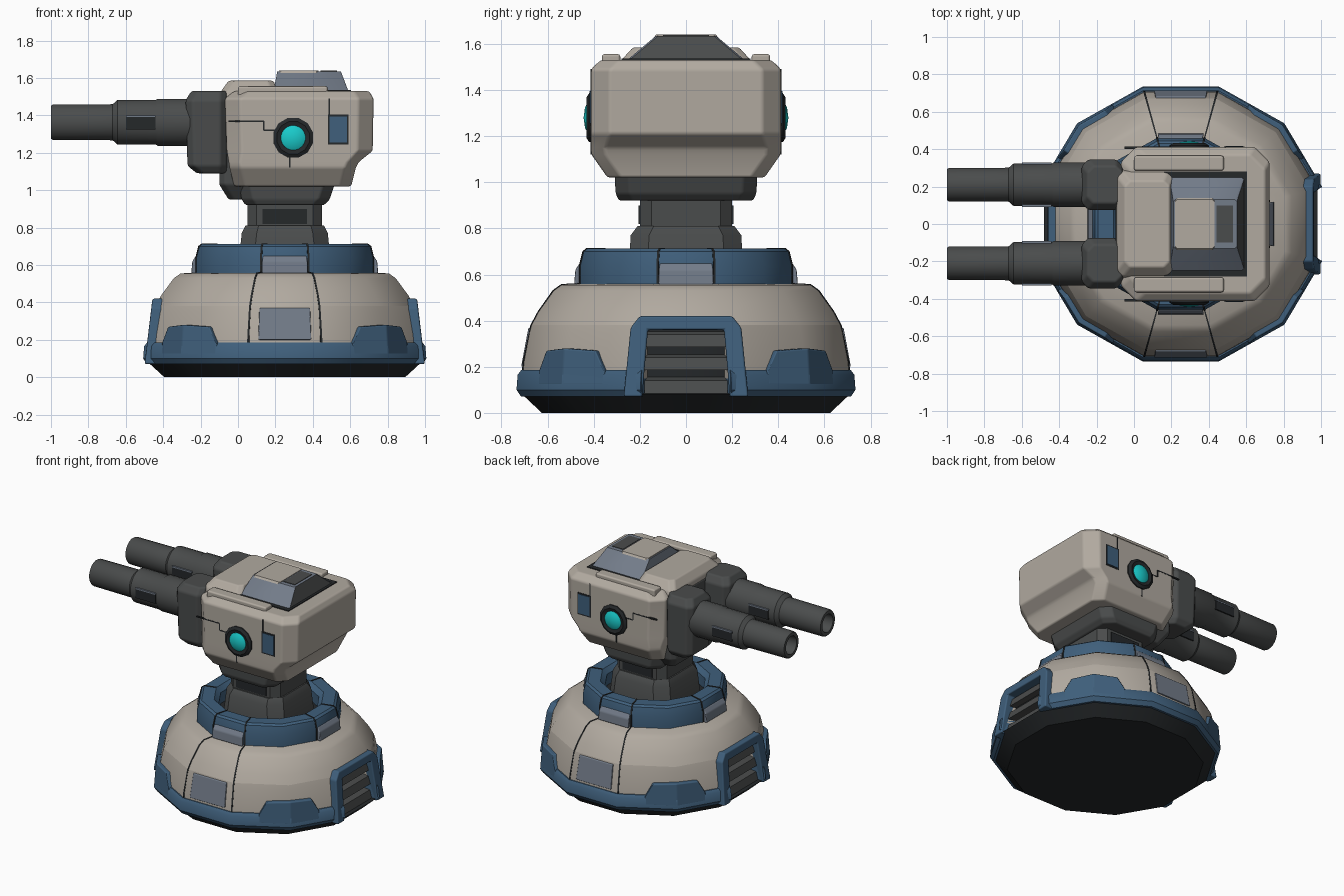
import bpy, bmesh, math
from mathutils import Vector

if "Cube" in bpy.data.objects:
    bpy.data.objects.remove(bpy.data.objects["Cube"])

CX = 0.25  # the base and neck turn about x = 0.25


def material(name, rgb):
    m = bpy.data.materials.new(name)
    m.diffuse_color = (*rgb, 1)
    m.use_nodes = True
    m.node_tree.nodes["Principled BSDF"].inputs["Base Color"].default_value = m.diffuse_color
    return m


BEIGE = material("beige_armour", (0.44, 0.40, 0.35))
BLUE = material("blue_trim", (0.05, 0.115, 0.2))
SLATE = material("slate_panel", (0.17, 0.2, 0.25))
GREY = material("dark_grey_metal", (0.068, 0.072, 0.072))
BLACK = material("near_black", (0.018, 0.021, 0.023))
CYAN = material("cyan_lens", (0.01, 0.6, 0.6))


def loft(name, sections, mat, wrap=False, bevel=0, smooth=35):
    """Skin equal-length closed loops; cap the ends unless they wrap round."""
    bm = bmesh.new()
    rings = [[bm.verts.new(p) for p in s] for s in sections]
    n = len(rings[0])
    pairs = list(zip(rings, rings[1:])) + ([(rings[-1], rings[0])] if wrap else [])
    for a, b in pairs:
        for i in range(n):
            j = (i + 1) % n
            bm.faces.new((a[i], a[j], b[j], b[i]))
    if not wrap:
        bm.faces.new(rings[0])
        bm.faces.new(rings[-1])
    bmesh.ops.remove_doubles(bm, verts=bm.verts, dist=1e-5)
    bmesh.ops.recalc_face_normals(bm, faces=bm.faces)
    me = bpy.data.meshes.new(name)
    bm.to_mesh(me)
    bm.free()
    me.materials.append(mat)
    for p in me.polygons:
        p.use_smooth = True
    me.set_sharp_from_angle(angle=math.radians(smooth))
    ob = bpy.data.objects.new(name, me)
    bpy.context.collection.objects.link(ob)
    if bevel:
        mod = ob.modifiers.new("bevel", 'BEVEL')
        mod.width, mod.segments = bevel, 2
        mod.limit_method, mod.angle_limit = 'ANGLE', math.radians(20)
        mod.harden_normals = True
    return ob


def octo(z, x0, x1, hy, c=0.06, yc=0):
    """Rectangle with cut corners at height z."""
    return [(x0 + c, yc - hy, z), (x1 - c, yc - hy, z), (x1, yc - hy + c, z), (x1, yc + hy - c, z),
            (x1 - c, yc + hy, z), (x0 + c, yc + hy, z), (x0, yc + hy - c, z), (x0, yc - hy + c, z)]


def box(name, x, y, z, mat, bevel=0):
    s = [[(x[0], y[0], h), (x[1], y[0], h), (x[1], y[1], h), (x[0], y[1], h)] for h in z]
    return loft(name, s, mat, bevel=bevel)


def gon(deg, r, z):
    """Point on a twelve-sided ring whose flats face the axes."""
    r /= math.cos(math.radians((deg + 15) % 30 - 15))
    a = math.radians(deg)
    return (CX + 1.03 * r * math.cos(a), r * math.sin(a), z)


def arc(name, prof, mat, a0=None, a1=None, bevel=0):
    """Sweep a closed (radius, z) profile round the base, fully or between two angles."""
    if a0 is None:
        angles = range(15, 375, 30)
    else:
        angles = [a0] + [a for a in range(-345, 720, 30) if a0 < a < a1] + [a1]
    return loft(name, [[gon(a, r, z) for r, z in prof] for a in angles], mat, a0 is None, bevel)


def lathe(name, pts, place, mat, n=20, smooth=35):
    """Turn closed (along, radius) points; place(along, u, v) puts them in space."""
    s = []
    for k in range(n):
        t = math.tau * (k + 0.5) / n
        s.append([place(a, r * math.cos(t), r * math.sin(t)) for a, r in pts])
    return loft(name, s, mat, True, smooth=smooth)


# ---- base ----
arc("base_foot", [(0, 0), (0.625, 0), (0.71, 0.08), (0.6, 0.1), (0, 0.1)], BLACK)
arc("base_core", [(0, 0.08), (0.62, 0.08), (0.62, 0.4), (0, 0.4)], BLACK)
arc("upper_shell", [(0.55, 0.38), (0.672, 0.38), (0.64, 0.44), (0.575, 0.53), (0.54, 0.555),
                    (0.3, 0.565), (0.3, 0.5)], BEIGE)
for side, (a0, a1) in {"front": (195, 345), "back": (15, 165)}.items():
    arc(side + "_lower_shell", [(0.58, 0.15), (0.71, 0.15), (0.705, 0.22), (0.68, 0.35),
                                (0.672, 0.38), (0.58, 0.38)], BEIGE, a0, a1)
    arc(side + "_skirt", [(0.6, 0.07), (0.715, 0.07), (0.735, 0.1), (0.73, 0.165),
                          (0.715, 0.185), (0.6, 0.185)], BLUE, a0, a1)
    mid = (a0 + a1) // 2
    # panel on the flat facet, and the ring tab above it
    arc(side + "_panel", [(0.66, 0.2), (0.715, 0.2), (0.683, 0.37), (0.64, 0.37)], SLATE,
        mid - 11, mid + 11, 0.006)
    # panel seams
    for d in (-15, 15):
        arc(side + "_shell_seam", [(0.6, 0.17), (0.713, 0.17), (0.708, 0.22), (0.675, 0.38), (0.643, 0.44),
                                   (0.578, 0.532), (0.54, 0.559), (0.45, 0.563), (0.45, 0.5)], BLACK,
            mid + d - 0.4, mid + d + 0.4)

# raised corner plates of the skirt
for c in (45, 135, 225, 315):
    s = []
    for d, top in ((-16, 0.18), (-12, 0.27), (0, 0.28), (12, 0.27), (16, 0.18)):
        s.append([gon(c + d, r, z) for r, z in
                  ((0.64, 0.12), (0.734, 0.12), (0.73, 0.17), (0.735 - 0.1 * (top - 0.15), top), (0.64, top))])
    loft("skirt_corner_plate", s, BLUE, bevel=0.008)

# ---- vents at both x ends ----
ARCH = [(-0.27, 0.07), (-0.24, 0.37), (-0.2, 0.42), (0.2, 0.42), (0.24, 0.37), (0.27, 0.07),
        (0.19, 0.07), (0.165, 0.36), (-0.165, 0.36), (-0.19, 0.07)]
for s, side in ((1, "right"), (-1, "left")):
    loft(side + "_vent_frame",
         [[(CX + s * 0.6, y, z) for y, z in ARCH],
          [(CX + s * (0.758 - 0.12 * z), y, z) for y, z in ARCH]], BLUE, bevel=0.01)
    for z in (0.085, 0.185, 0.285):
        sec = [(0.62, z), (0.715 - 0.1 * z, z), (0.70 - 0.1 * z, z + 0.055), (0.62, z + 0.075)]
        loft(side + "_vent_slat", [[(CX + s * x, y, h) for x, h in sec] for y in (-0.18, 0.18)], GREY)

# ---- turning ring ----
arc("turning_ring", [(0.46, 0.55), (0.46, 0.64), (0.445, 0.7), (0.43, 0.712), (0.35, 0.712),
                     (0.32, 0.68), (0.32, 0.55)], BLUE)
arc("ring_well", [(0, 0.55), (0.33, 0.55), (0.33, 0.6), (0, 0.6)], BLACK)
for a in (0, 90, 180, 270):
    arc("ring_tab", [(0.44, 0.555), (0.485, 0.555), (0.48, 0.62), (0.46, 0.65), (0.44, 0.65)],
        SLATE, a - 14, a + 14, 0.008)
    for d in (-15, 15):
        arc("ring_seam", [(0.4, 0.56), (0.464, 0.56), (0.464, 0.64), (0.449, 0.701), (0.43, 0.716),
                          (0.35, 0.716)], BLACK, a + d - 0.6, a + d + 0.6)

# ---- neck ----
loft("neck_collar", [octo(0.58, 0.0, 0.5, 0.25, 0.08), octo(0.77, 0.02, 0.48, 0.24, 0.08),
                     octo(0.81, 0.04, 0.46, 0.21, 0.07)], GREY)
loft("neck_column", [octo(0.6, 0.05, 0.45, 0.2, 0.05), octo(0.96, 0.05, 0.45, 0.2, 0.05)], GREY)
for s in (1, -1):
    box("neck_side_plate", (0.13, 0.37), sorted((s * 0.19, s * 0.207)), (0.82, 0.9), BLACK)

# ---- head ----
loft("head_underside", [octo(0.92, 0.04, 0.46, 0.29), octo(0.95, 0.02, 0.49, 0.305),
                        octo(1.04, 0.0, 0.52, 0.31)], GREY, bevel=0.01)
loft("head_jaw", [octo(0.95, -0.05, 0.08, 0.22, 0.03), octo(1.03, -0.1, 0.08, 0.28, 0.03),
                  octo(1.5, -0.1, 0.08, 0.3, 0.03)], GREY, bevel=0.01)
loft("head_body", [octo(1.02, -0.02, 0.605, 0.34), octo(1.12, -0.045, 0.63, 0.41),
                   octo(1.15, -0.05, 0.645, 0.412), octo(1.21, -0.06, 0.72, 0.412, 0.08),
                   octo(1.49, -0.07, 0.725, 0.412, 0.08), octo(1.53, -0.02, 0.70, 0.37, 0.08)],
     BEIGE, bevel=0.012)
loft("head_hood", [octo(1.46, -0.1, 0.22, 0.3, 0.03), octo(1.53, -0.09, 0.21, 0.28, 0.03),
                   octo(1.585, -0.05, 0.19, 0.23, 0.03)], BEIGE, bevel=0.01)
box("top_well", (0.16, 0.605), (-0.28, 0.28), (1.52, 1.536), BLACK)
hump = loft("top_hump", [octo(1.53, 0.19, 0.59, 0.255, 0.01), octo(1.635, 0.21, 0.55, 0.13, 0.01)], SLATE)
hump.data.materials.append(GREY)
for p in hump.data.polygons:  # sloped rear opening
    if p.normal.x > 0.7:
        p.material_index = 1
loft("hump_bridge", [octo(1.545, 0.2, 0.43, 0.2, 0.01), octo(1.64, 0.22, 0.43, 0.13, 0.01)], BEIGE)
box("hump_slot", (0.44, 0.53), (-0.1, 0.1), (1.6, 1.639), GREY)

for s, side in ((1, "back"), (-1, "front")):
    def span(a, b):
        return sorted((s * a, s * b))
    box(side + "_top_rail", (0.0, 0.48), span(0.285, 0.365), (1.5, 1.556), BEIGE, 0.012)
    # eye: dark bezel and lens
    put = lambda a, u, v: (0.295 + u, s * a, 1.28 + v)
    lathe(side + "_eye_bezel", [(0.38, 0), (0.38, 0.11), (0.42, 0.11), (0.432, 0.09), (0.425, 0.07),
                                (0.415, 0)], put, BLACK, 12)
    lathe(side + "_eye_lens", [(0.4, 0), (0.4, 0.068), (0.426, 0.066), (0.438, 0.045), (0.444, 0)],
          put, CYAN)
    # blue side marker with dark surround
    box(side + "_marker_surround", (0.48, 0.59), span(0.4, 0.4145), (1.245, 1.405), BLACK)
    box(side + "_marker", (0.49, 0.582), span(0.4, 0.418), (1.255, 1.395), BLUE)
    # panel seams on the head
    for x, z in (((-0.05, 0.14), (1.365, 1.373)), ((0.135, 0.143), (1.32, 1.37)), ((0.14, 0.2), (1.315, 1.323)),
                 ((0.485, 0.493), (1.4, 1.49)), ((0.272, 0.28), (1.12, 1.18))):
        box(side + "_head_seam", x, span(0.4, 0.4135), z, BLACK)

    # ---- gun: mount, barrel, slots ----
    yc, zc = s * 0.21, 1.363
    loft(side + "_gun_mount", [octo(z, x0, -0.06, hy, 0.035, yc) for z, x0, hy in
                               ((1.09, -0.22, 0.1), (1.13, -0.27, 0.13), (1.48, -0.28, 0.135),
                                (1.53, -0.25, 0.1))], GREY, bevel=0.012)
    lathe(side + "_gun_barrel",
          [(-0.1, 0), (-0.1, 0.12), (-0.43, 0.12), (-0.44, 0.114), (-0.645, 0.114), (-0.67, 0.092),
           (-0.99, 0.09), (-1.0, 0.084), (-1.0, 0.062), (-0.9, 0.058), (-0.9, 0)],
          lambda a, u, v: (a, yc + u, zc + 1.06 * v), GREY)
    lathe(side + "_bore_disc", [(-0.905, 0), (-0.905, 0.06), (-0.9, 0.06), (-0.9, 0)],
          lambda a, u, v: (a, yc + u, zc + v), BLACK)
    for o in (1, -1):
        box(side + "_barrel_slot", (-0.6, -0.44), sorted((yc + o * 0.09, yc + o * 0.116)),
            (1.325, 1.395), BLACK)
        box(side + "_barrel_slot_lip", (-0.6, -0.44), sorted((yc + o * 0.09, yc + o * 0.118)),
            (1.39, 1.4), SLATE)
